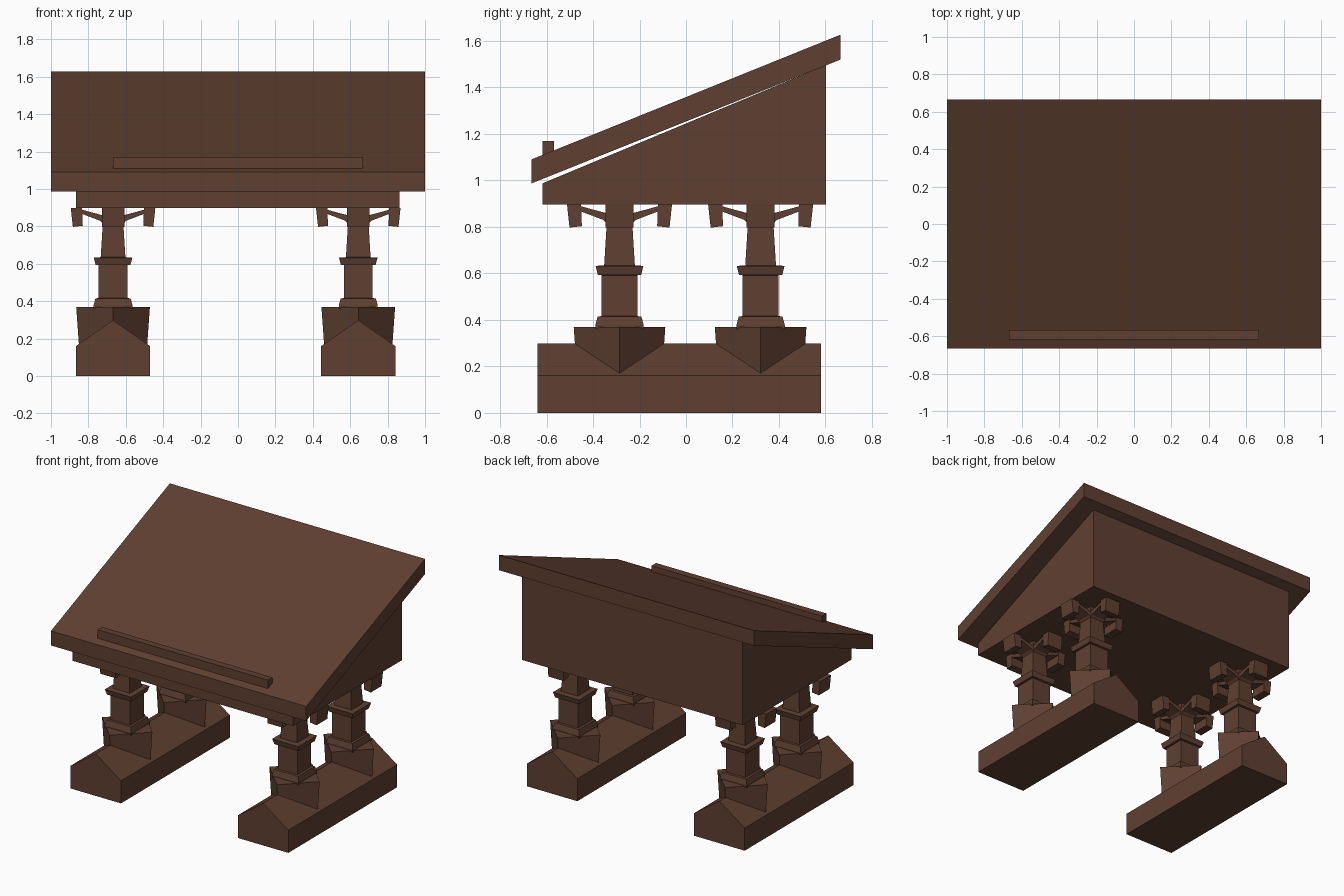
import bpy
from mathutils import Matrix, Vector
from math import pi

if "Cube" in bpy.data.objects:
    bpy.data.objects.remove(bpy.data.objects["Cube"])

wood = bpy.data.materials.new("dark_brown_wood")
wood.diffuse_color = (0.115, 0.05, 0.031, 1)
wood.use_nodes = True
wood.node_tree.nodes["Principled BSDF"].inputs["Base Color"].default_value = wood.diffuse_color


def make(name, verts, faces):
    me = bpy.data.meshes.new(name)
    me.from_pydata(verts, [], faces)
    me.materials.append(wood)
    ob = bpy.data.objects.new(name, me)
    bpy.context.collection.objects.link(ob)
    return ob


def prism(name, pts, a, b, axis="x", matrix=Matrix()):
    """Extrude a closed profile from a to b; pts are (y, z) along x or (x, z) along y."""
    n = len(pts)
    put = (lambda p, t: (t, p[0], p[1])) if axis == "x" else (lambda p, t: (p[0], t, p[1]))
    verts = [matrix @ Vector(put(p, t)) for t in (a, b) for p in pts]
    faces = [tuple(range(n))[::-1], tuple(range(n, 2 * n))]
    faces += [(i, (i + 1) % n, n + (i + 1) % n, n + i) for i in range(n)]
    if axis == "y":
        faces = [f[::-1] for f in faces]
    return make(name, verts, faces)


def stack(name, cx, cy, rings, diamond=False):
    """Four-sided column through (half width, z) rings."""
    plan = [(0, -1), (1, 0), (0, 1), (-1, 0)] if diamond else [(-1, -1), (1, -1), (1, 1), (-1, 1)]
    verts = [(cx + u * r, cy + v * r, z) for r, z in rings for u, v in plan]
    faces = [(3, 2, 1, 0)]
    for k in range(len(rings) - 1):
        for i in range(4):
            j = (i + 1) % 4
            faces.append((4 * k + i, 4 * k + j, 4 * k + 4 + j, 4 * k + 4 + i))
    m = 4 * (len(rings) - 1)
    faces.append((m, m + 1, m + 2, m + 3))
    return make(name, verts, faces)


# Sloped lid, wedge-shaped body and book ledge
prism("sloped_top", [(-0.665, 0.987), (0.665, 1.52), (0.665, 1.627), (-0.665, 1.09)], -1, 1)
prism("desk_body", [(-0.618, 0.897), (0.602, 0.897), (0.602, 1.496), (-0.618, 0.987)], -0.866, 0.863)
prism("book_ledge", [(-0.618, 1.07), (-0.568, 1.07), (-0.568, 1.17), (-0.618, 1.17)], -0.667, 0.667)

# Profiles shared by the supports
column = [(0.104, 0.36), (0.104, 0.378), (0.094, 0.415), (0.077, 0.416), (0.077, 0.592),
          (0.093, 0.594), (0.103, 0.632), (0.066, 0.635), (0.056, 0.797), (0.06, 0.898)]
arm = [(0.04, 0.797), (0.07, 0.83), (0.18, 0.872), (0.18, 0.893), (0.12, 0.876), (0.04, 0.855)]
block = [(0.162, 0.803), (0.215, 0.797), (0.226, 0.898), (0.165, 0.898)]

for side, cx in (("left", -0.668), ("right", 0.643)):
    # Long gabled foot
    prism(side + "_foot", [(cx - 0.198, 0), (cx + 0.198, 0), (cx + 0.198, 0.16),
                           (cx, 0.298), (cx - 0.198, 0.16)], -0.638, 0.58, "y")
    for end, cy in (("front", -0.286), ("back", 0.321)):
        tag = f"{end}_{side}_"
        stack(tag + "plinth", cx, cy, [(0.18, 0.13), (0.197, 0.37)], True)
        stack(tag + "column", cx, cy, column)
        # Four bracket arms with hanging end blocks
        for k in range(4):
            m = Matrix.Translation((cx, cy, 0)) @ Matrix.Rotation(k * pi / 2, 4, "Z")
            prism(f"{tag}arm_{k + 1}", arm, -0.056, 0.056, "y", m)
            prism(f"{tag}arm_block_{k + 1}", block, -0.06, 0.06, "y", m)
